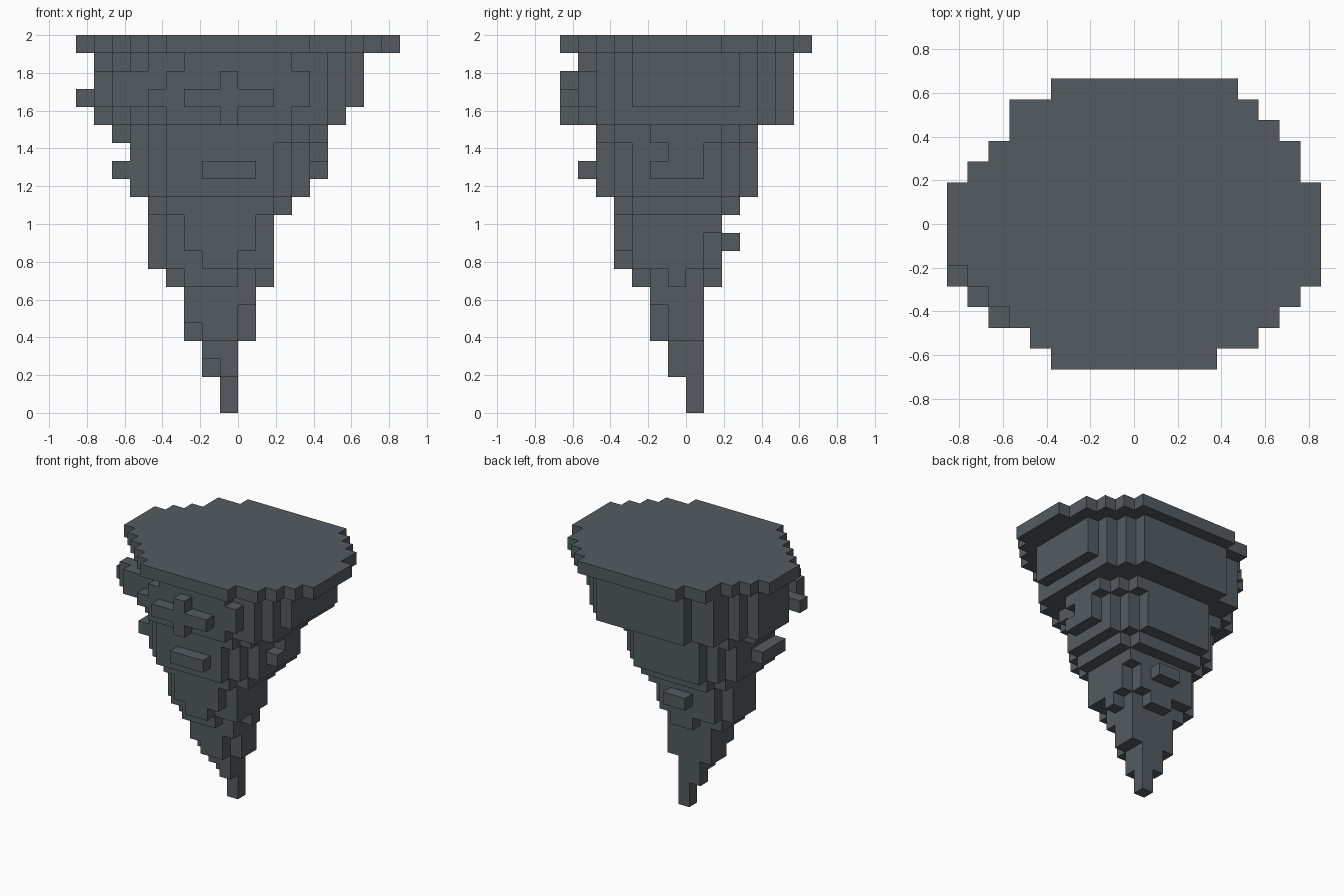
import bpy, bmesh
from mathutils import Vector

cube = bpy.data.objects.get("Cube")
if cube:
    bpy.data.objects.remove(cube, do_unlink=True)

U = 2 / 21  # size of one block

stone = bpy.data.materials.new("slate_grey")
stone.use_nodes = True
COLOUR = (0.088, 0.104, 0.118, 1)
stone.diffuse_color = COLOUR
bsdf = stone.node_tree.nodes["Principled BSDF"]
bsdf.inputs["Base Color"].default_value = COLOUR
bsdf.inputs["Roughness"].default_value = 0.9


def slab(z0, z1, *rows):
    """Blocks between z0 and z1; each row is (y0, y1, x0, x1)."""
    return {(x, y, z) for y0, y1, x0, x1 in rows
            for x in range(x0, x1) for y in range(y0, y1) for z in range(z0, z1)}


tiers = {}

# Flat oval cap
tiers["top_plate"] = slab(
    20, 21, (-7, -6, -4, 4), (-6, -5, -5, 6), (-5, -4, -6, 7), (-4, -3, -7, 8),
    (-3, -2, -8, 9), (-2, 2, -9, 9), (2, 3, -8, 8), (3, 4, -7, 8),
    (4, 5, -6, 7), (5, 6, -6, 6), (6, 7, -4, 5))

# Upper rock ring, with a cross-shaped outcrop in front and knobs at the sides
tiers["upper_rock"] = (
    slab(16, 20, (-5, -4, -5, 5), (-4, -3, -6, 6), (-3, 3, -7, 6),
         (3, 4, -6, 6), (4, 5, -6, 5), (5, 6, -4, 4))
    | slab(16, 20, (-2, 2, -8, 6))
    | slab(17, 20, (-3, 3, 6, 7))
    | slab(19, 20, (-6, -5, -3, 3))
    | slab(18, 19, (-6, -5, -4, 4))
    | slab(17, 18, (-6, -5, -5, 4), (-3, -2, -9, -7))
    | slab(16, 17, (-6, -5, -4, 3))
    | slab(17, 19, (-4, -3, -8, -6), (-5, -4, -7, -5))
    | slab(17, 18, (-7, -6, -3, 2))
    | slab(16, 19, (-7, -6, -1, 0)))

# Middle rock ring with ledges
tiers["middle_rock"] = (
    slab(15, 16, (-5, -4, -4, 3), (-4, -3, -5, 4), (-3, -2, -6, 4), (-2, 2, -6, 5),
         (2, 3, -6, 4), (3, 4, -4, 3), (-1, 1, -7, -6))
    | slab(12, 15, (-5, -4, -4, 2), (-4, -3, -5, 3), (-3, 2, -6, 4),
           (2, 3, -5, 3), (3, 4, -4, 2))
    | slab(14, 15, (-1, 1, 4, 5))
    | slab(13, 14, (-2, 1, 4, 5), (-6, -5, -2, 1), (-3, 0, -7, -6)))

# Lower rock, with a knob at the back
tiers["lower_rock"] = (
    slab(11, 12, (-4, -3, -4, 2), (-3, 2, -5, 3), (2, 3, -4, 2))
    | slab(8, 11, (-3, -2, -4, 2), (-2, 1, -5, 2), (1, 2, -4, 1))
    | slab(9, 11, (-4, -3, -3, 1))
    | slab(10, 11, (1, 2, 1, 2))
    | slab(8, 9, (-4, -3, -2, 0))
    | slab(9, 10, (2, 3, -2, 0)))

# Narrow stem under the rock
tiers["stem"] = (
    slab(7, 8, (-3, -2, -3, 0), (-2, 1, -4, 1), (-1, 0, 1, 2), (1, 2, -2, 0))
    | slab(4, 7, (-1, 1, -3, 1))
    | slab(6, 7, (-2, -1, -3, 1))
    | slab(5, 6, (-2, -1, -3, 0))
    | slab(4, 5, (-2, -1, -2, 0)))

# Tip
tiers["tip"] = (
    slab(3, 4, (-1, 1, -2, 0))
    | slab(2, 3, (-1, 0, -1, 0), (0, 1, -2, 0))
    | slab(0, 2, (0, 1, -1, 0)))

filled = set().union(*tiers.values())


def build(name, cells):
    """Skin the outside of the blocks and merge flat areas."""
    bm = bmesh.new()
    for cell in cells:
        for axis in range(3):
            for side in (0, 1):
                near = list(cell)
                near[axis] += 2 * side - 1
                if tuple(near) in filled:
                    continue
                a, b = (axis + 1) % 3, (axis + 2) % 3
                corners = []
                for da, db in ((0, 0), (1, 0), (1, 1), (0, 1)):
                    p = Vector(cell)
                    p[axis] += side
                    p[a] += da
                    p[b] += db
                    corners.append(bm.verts.new(p * U))
                bm.faces.new(corners if side else corners[::-1])
    bmesh.ops.remove_doubles(bm, verts=bm.verts[:], dist=U * 0.01)
    bmesh.ops.dissolve_limit(bm, angle_limit=0.01, verts=bm.verts[:], edges=bm.edges[:])
    mesh = bpy.data.meshes.new(name)
    bm.to_mesh(mesh)
    bm.free()
    mesh.materials.append(stone)
    bpy.context.collection.objects.link(bpy.data.objects.new(name, mesh))


for name, cells in tiers.items():
    build(name, cells)
